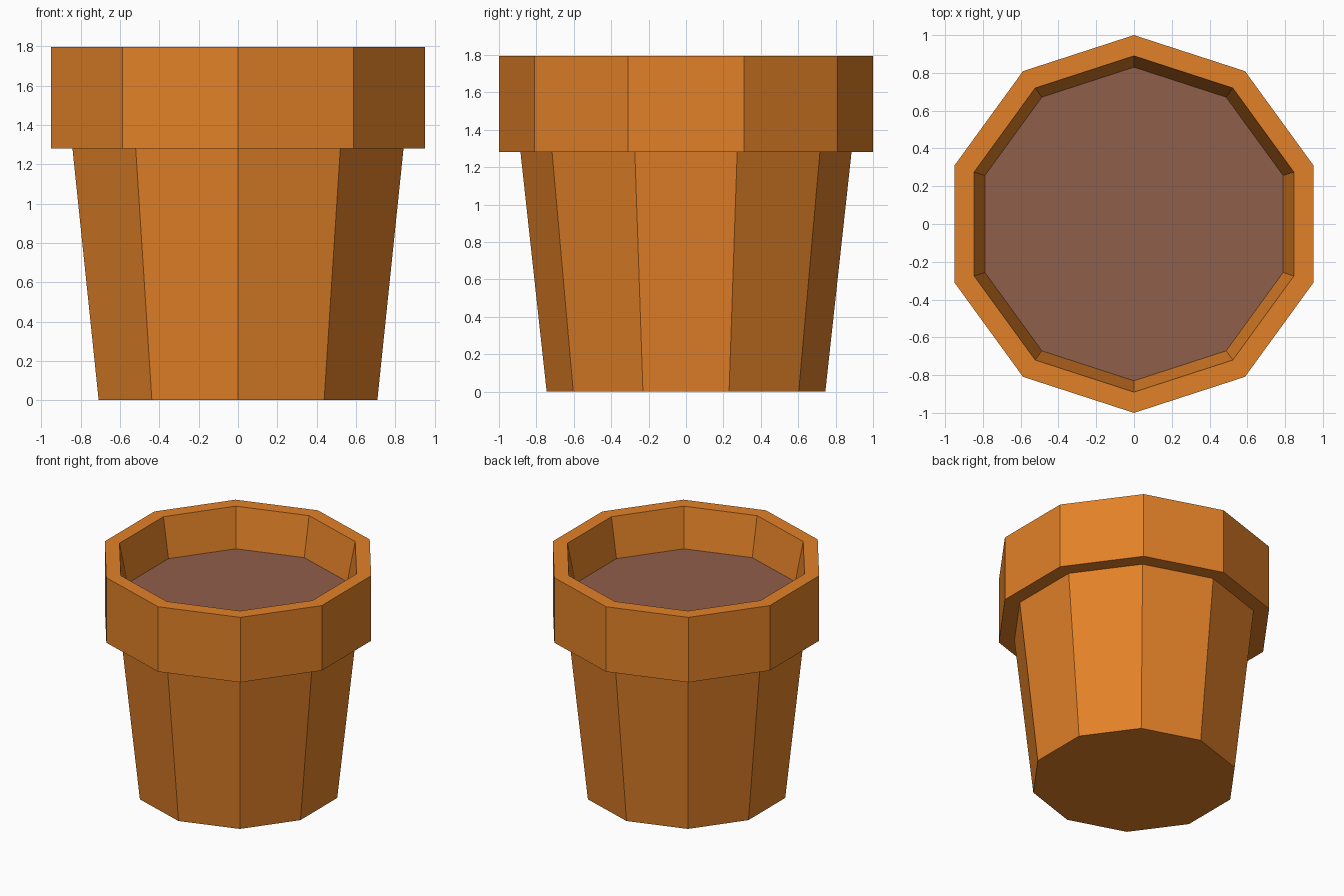
import bpy, bmesh, math

if "Cube" in bpy.data.objects:
    bpy.data.objects.remove(bpy.data.objects["Cube"])

SIDES = 10


def material(name, color):
    m = bpy.data.materials.new(name)
    m.diffuse_color = (*color, 1.0)
    m.use_nodes = True
    m.node_tree.nodes["Principled BSDF"].inputs["Base Color"].default_value = m.diffuse_color
    return m


def lathe(name, profile, mat, cap_first=False, cap_last=False):
    """Revolve (radius, z) points into a ten-sided, flat-shaded shell."""
    bm = bmesh.new()
    rings = []
    for r, z in profile:
        angles = [math.pi / 2 + 2 * math.pi * i / SIDES for i in range(SIDES)]
        rings.append([bm.verts.new((r * math.cos(a), r * math.sin(a), z)) for a in angles])
    for low, high in zip(rings, rings[1:]):
        for i in range(SIDES):
            j = (i + 1) % SIDES
            bm.faces.new((low[i], low[j], high[j], high[i]))
    if cap_first:
        bm.faces.new(rings[0][::-1])
    if cap_last:
        bm.faces.new(rings[-1])
    mesh = bpy.data.meshes.new(name)
    bm.to_mesh(mesh)
    bm.free()
    mesh.materials.append(mat)
    obj = bpy.data.objects.new(name, mesh)
    bpy.context.collection.objects.link(obj)
    return obj


terracotta = material("terracotta", (0.76, 0.22, 0.021))
earth = material("brown_soil", (0.279, 0.112, 0.07))

# Pot: closed base, tapered wall, overhanging collar, inner wall down to the soil
lathe("pot", [(0.745, 0.0), (0.885, 1.28), (1.0, 1.28), (1.0, 1.795),
              (0.89, 1.795), (0.83, 1.485)], terracotta, cap_first=True)

# Soil surface filling the opening
lathe("soil", [(0.83, 1.485)], earth, cap_last=True)
